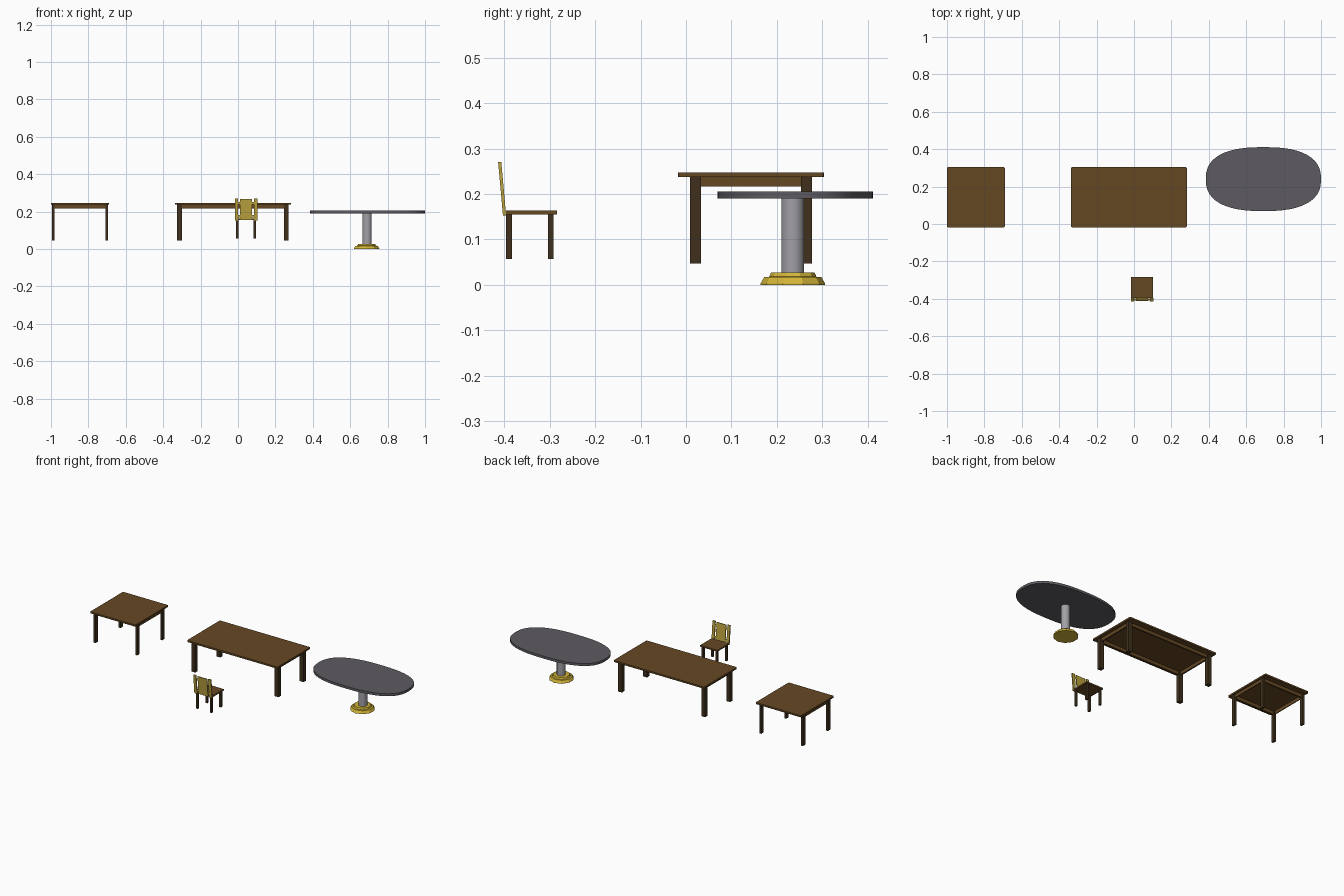
import bpy, bmesh, math
from mathutils import Matrix

if "Cube" in bpy.data.objects:
    bpy.data.objects.remove(bpy.data.objects["Cube"])


def mat(name, rgb):
    m = bpy.data.materials.new(name)
    m.diffuse_color = (*rgb, 1)
    m.use_nodes = True
    m.node_tree.nodes["Principled BSDF"].inputs["Base Color"].default_value = m.diffuse_color
    return m


WOOD = mat("wood", (0.13, 0.065, 0.017))
DARK = mat("dark_wood", (0.05, 0.03, 0.012))
GREY = mat("slate", (0.11, 0.105, 0.12))
STEEL = mat("steel", (0.36, 0.35, 0.38))
GOLD = mat("gold", (0.65, 0.46, 0.04))
YELLOW = mat("yellow_wood", (0.5, 0.37, 0.05))


def finish(name, bm, m):
    bmesh.ops.recalc_face_normals(bm, faces=bm.faces)
    me = bpy.data.meshes.new(name)
    bm.to_mesh(me)
    bm.free()
    me.materials.append(m)
    o = bpy.data.objects.new(name, me)
    bpy.context.collection.objects.link(o)
    return o


def box(name, x, y, z, m, bevel=0):
    bm = bmesh.new()
    bmesh.ops.create_cube(bm, size=1)
    for v in bm.verts:
        v.co = [(a + b) / 2 + c * (b - a) for c, (a, b) in zip(v.co, (x, y, z))]
    if bevel:  # round the vertical corners only
        es = [e for e in bm.edges if abs(e.verts[0].co.z - e.verts[1].co.z) > 1e-4]
        bmesh.ops.bevel(bm, geom=es, offset=bevel, segments=2, profile=0.5, affect='EDGES')
    return finish(name, bm, m)


def loft(name, rings, m):
    """Stack rings of points and cap both ends."""
    bm = bmesh.new()
    rows = [[bm.verts.new(p) for p in r] for r in rings]
    n = len(rows[0])
    for a, b in zip(rows, rows[1:]):
        for i in range(n):
            bm.faces.new((a[i], a[(i + 1) % n], b[(i + 1) % n], b[i]))
    bm.faces.new(rows[0])
    bm.faces.new(rows[-1])
    return finish(name, bm, m)


def ring(cx, cy, rx, ry, z, n, power=2.0, turn=0):
    pts = []
    for i in range(n):
        a = 2 * math.pi * i / n + turn
        c, s = math.cos(a), math.sin(a)
        pts.append((cx + rx * math.copysign(abs(c) ** (2 / power), c),
                    cy + ry * math.copysign(abs(s) ** (2 / power), s), z))
    return pts


# Rectangular tables: the small one is the large one at half length
def table(name, cx, sx):
    cy = 0.143
    X = lambda a, b: (cx + a * sx, cx + b * sx)
    Y = lambda a, b: (cy + a, cy + b)
    box(name + "_top", X(-0.31, 0.31), Y(-0.161, 0.161), (0.237, 0.247), WOOD, 0.006)
    for i, s in enumerate((-1, 1)):
        xs = sorted((s * 0.272, s * 0.298))
        for j, t in enumerate((-1, 1)):
            ys = sorted((t * 0.11, t * 0.134))
            box(f"{name}_leg_{i}{j}", X(*xs), Y(*ys), (0.047, 0.238), DARK)
        xs = sorted((s * 0.28, s * 0.29))
        box(f"{name}_end_apron_{i}", X(*xs), Y(-0.112, 0.112), (0.217, 0.238), WOOD)
        ys = sorted((s * 0.117, s * 0.127))
        box(f"{name}_side_apron_{i}", X(-0.274, 0.274), Y(*ys), (0.217, 0.238), WOOD)


table("large_table", -0.027, 1)
table("small_table", -0.845, 0.5)

# Chair
CX = 0.043
box("seat", (CX - 0.059, CX + 0.059), (-0.396, -0.284), (0.155, 0.164), WOOD)
for i, s in enumerate((-1, 1)):
    xs = sorted((CX + s * 0.041, CX + s * 0.054))
    for j, y in enumerate((-0.396, -0.304)):
        box(f"chair_leg_{i}{j}", xs, (y, y + 0.013), (0.057, 0.156), DARK)
parts = [box("back_panel", (CX - 0.032, CX + 0.032), (-0.4015, -0.3965), (0.155, 0.267), YELLOW)]
for i, s in enumerate((-1, 1)):
    xs = sorted((CX + s * 0.042, CX + s * 0.06))
    parts.append(box(f"back_post_{i}", xs, (-0.403, -0.396), (0.153, 0.27), YELLOW))
for n, z in (("lower", 0.175), ("upper", 0.245)):
    parts.append(box(f"{n}_back_rail", (CX - 0.045, CX + 0.045), (-0.401, -0.397),
                     (z - 0.006, z + 0.006), YELLOW))
# lean the back
shear = Matrix(((1, 0, 0, 0), (0, 1, -0.09, 0.014), (0, 0, 1, 0), (0, 0, 0, 1)))
for o in parts:
    o.data.transform(shear)

# Oval pedestal table
PX, PY = 0.692, 0.235
loft("oval_top", [ring(PX, 0.24, 0.308, 0.171, z, 48, 2.5) for z in (0.19, 0.205)], GREY)
loft("column", [ring(PX - 0.002, PY, 0.025, 0.025, z, 24) for z in (0.02, 0.192)], STEEL)
loft("pedestal_base", [ring(PX - 0.004, PY, r, r, z, 10, turn=math.pi / 10) for r, z in
                       ((0.071, 0), (0.071, 0.003), (0.063, 0.017), (0.052, 0.018), (0.048, 0.027))], GOLD)
bpy.context.view_layer.update()
for n in ("oval_top", "column"):
    o = bpy.data.objects[n]
    bpy.ops.object.select_all(action='DESELECT')
    o.select_set(True)
    bpy.context.view_layer.objects.active = o
    bpy.ops.object.shade_smooth_by_angle(angle=math.radians(35))
